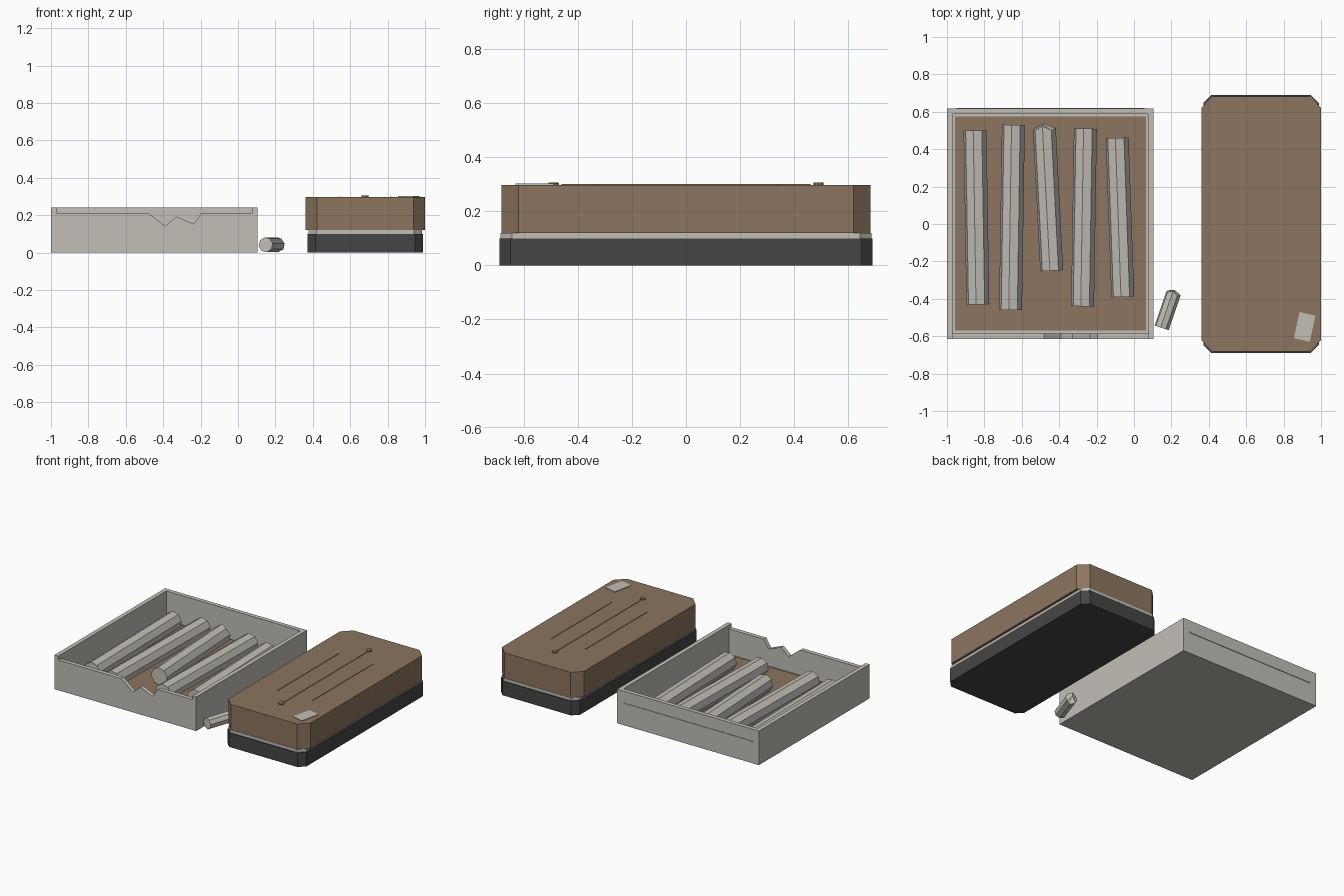
import bpy, bmesh, math
from mathutils import Vector

cube = bpy.data.objects.get("Cube")
if cube:
    bpy.data.objects.remove(cube, do_unlink=True)


def material(name, rgb):
    m = bpy.data.materials.new(name)
    m.use_nodes = True
    m.diffuse_color = (*rgb, 1)
    m.node_tree.nodes["Principled BSDF"].inputs["Base Color"].default_value = (*rgb, 1)
    return m


CHALK = material("chalk white", (0.54, 0.52, 0.47))
WOOD = material("brown wood", (0.262, 0.178, 0.112))
FELT = material("dark felt", (0.06, 0.06, 0.06))


def finish(name, bm, mat):
    bmesh.ops.recalc_face_normals(bm, faces=bm.faces)
    mesh = bpy.data.meshes.new(name)
    bm.to_mesh(mesh)
    bm.free()
    mesh.materials.append(mat)
    ob = bpy.data.objects.new(name, mesh)
    bpy.context.collection.objects.link(ob)
    return ob


def prism(name, outline, lo, hi, mat, along="z"):
    """Extrude a flat outline from lo to hi along z, or along y for an xz outline."""
    def place(p, d):
        return (p[0], p[1], d) if along == "z" else (p[0], d, p[1])
    bm = bmesh.new()
    rings = [[bm.verts.new(place(p, d)) for p in outline] for d in (lo, hi)]
    for ring in rings:
        bm.faces.new(ring)
    for i in range(len(outline)):
        j = (i + 1) % len(outline)
        bm.faces.new((rings[0][i], rings[0][j], rings[1][j], rings[1][i]))
    return finish(name, bm, mat)


def rect(x0, x1, y0, y1):
    return [(x0, y0), (x1, y0), (x1, y1), (x0, y1)]


def chamfered(cx, hx, hy, c):
    return [(cx - hx + c, -hy), (cx + hx - c, -hy), (cx + hx, -hy + c), (cx + hx, hy - c),
            (cx + hx - c, hy), (cx - hx + c, hy), (cx - hx, hy - c), (cx - hx, -hy + c)]


def stick(name, front, back, radius, z, broken=False):
    """Eight-sided chalk stick between two points seen from above."""
    a, b = Vector((*front, z)), Vector((*back, z))
    axis = (b - a).normalized()
    side = axis.cross(Vector((0, 0, 1)))
    up = Vector((0, 0, 1))
    bm = bmesh.new()
    rings = []
    for end in (a, b):
        ring = []
        for k in range(8):
            t = math.tau * (k + 0.2) / 8
            p = end + radius * (math.cos(t) * side + math.sin(t) * up)
            if broken and end is b:
                p -= axis * radius * 0.25 * (1 + math.sin(2.3 * k))
            ring.append(bm.verts.new(p))
        rings.append(ring)
    for k in range(8):
        j = (k + 1) % 8
        bm.faces.new((rings[0][k], rings[0][j], rings[1][j], rings[1][k]))
    bm.faces.new(rings[0])
    if broken:
        tip = bm.verts.new(b + axis * radius * 0.2 + up * radius * 0.2)
        for k in range(8):
            bm.faces.new((rings[1][k], rings[1][(k + 1) % 8], tip))
    else:
        bm.faces.new(rings[1])
    finish(name, bm, CHALK)


# Open box: floor, liner and three plain walls
X0, X1, Y0, Y1, T, TOP = -1.0, 0.105, -0.615, 0.617, 0.03, 0.24
prism("box_floor", rect(X0 + T, X1 - T, Y0 + T, Y1 - T), 0, 0.035, CHALK)
prism("box_liner", rect(-0.957, 0.063, -0.57, 0.575), 0.035, 0.04, WOOD)
prism("box_right_wall", rect(X0, X0 + T, Y0, Y1), 0, TOP, CHALK)
prism("box_left_wall", rect(X1 - T, X1, Y0, Y1), 0, TOP, CHALK)
prism("box_back_wall", rect(X0 + T, X1 - T, Y1 - T, Y1), 0, TOP, CHALK)
prism("box_back_ridge", rect(-0.95, 0.055, 0.15, 0.157), Y1, Y1 + 0.004, CHALK, "y")

# Lower front wall with a broken edge
broken_edge = [(X0 + T, 0), (X1 - T, 0), (X1 - T, 0.213), (-0.195, 0.213), (-0.235, 0.153),
               (-0.33, 0.192), (-0.39, 0.142), (-0.48, 0.213), (X0 + T, 0.213)]
prism("box_front_wall", broken_edge, Y0, Y0 + T, CHALK, "y")

# Chalk sticks in the box and one broken piece outside
ends = [((-0.835, -0.43), (-0.85, 0.5)), ((-0.66, -0.46), (-0.645, 0.53)),
        ((-0.44, -0.25), (-0.48, 0.525)), ((-0.275, -0.44), (-0.26, 0.51)),
        ((-0.06, -0.39), (-0.09, 0.46))]
for i, (front, back) in enumerate(ends):
    stick(f"chalk_stick_{i + 1}", front, back, 0.062, 0.1, broken=(i == 2))
stick("chalk_loose_piece", (0.148, -0.555), (0.215, -0.36), 0.04, 0.042, broken=True)

# Eraser: felt pad, pale backing and wooden grip
CX = 0.68
prism("eraser_felt", chamfered(CX, 0.308, 0.69, 0.042), 0, 0.1, FELT)
prism("eraser_backing", chamfered(CX, 0.303, 0.685, 0.042), 0.1, 0.12, CHALK)
prism("eraser_grip", chamfered(CX, 0.32, 0.682, 0.062), 0.12, 0.298, WOOD)

# Raised lines, pins and a paper scrap on the grip
for side, half in ((-1, 0.34), (0, 0.46), (1, 0.34)):
    x = CX + side * 0.135
    prism(f"grip_line_{side + 2}", rect(x - 0.003, x + 0.003, -half, half), 0.298, 0.301, WOOD)
for name, y in (("front", -0.49), ("back", 0.49)):
    circle = [(CX + 0.019 * math.cos(k * math.tau / 8), y + 0.019 * math.sin(k * math.tau / 8))
              for k in range(8)]
    prism(f"grip_pin_{name}", circle, 0.298, 0.306, WOOD)
prism("paper_scrap", [(0.855, -0.61), (0.94, -0.63), (0.97, -0.49), (0.885, -0.47)],
      0.298, 0.302, CHALK)
